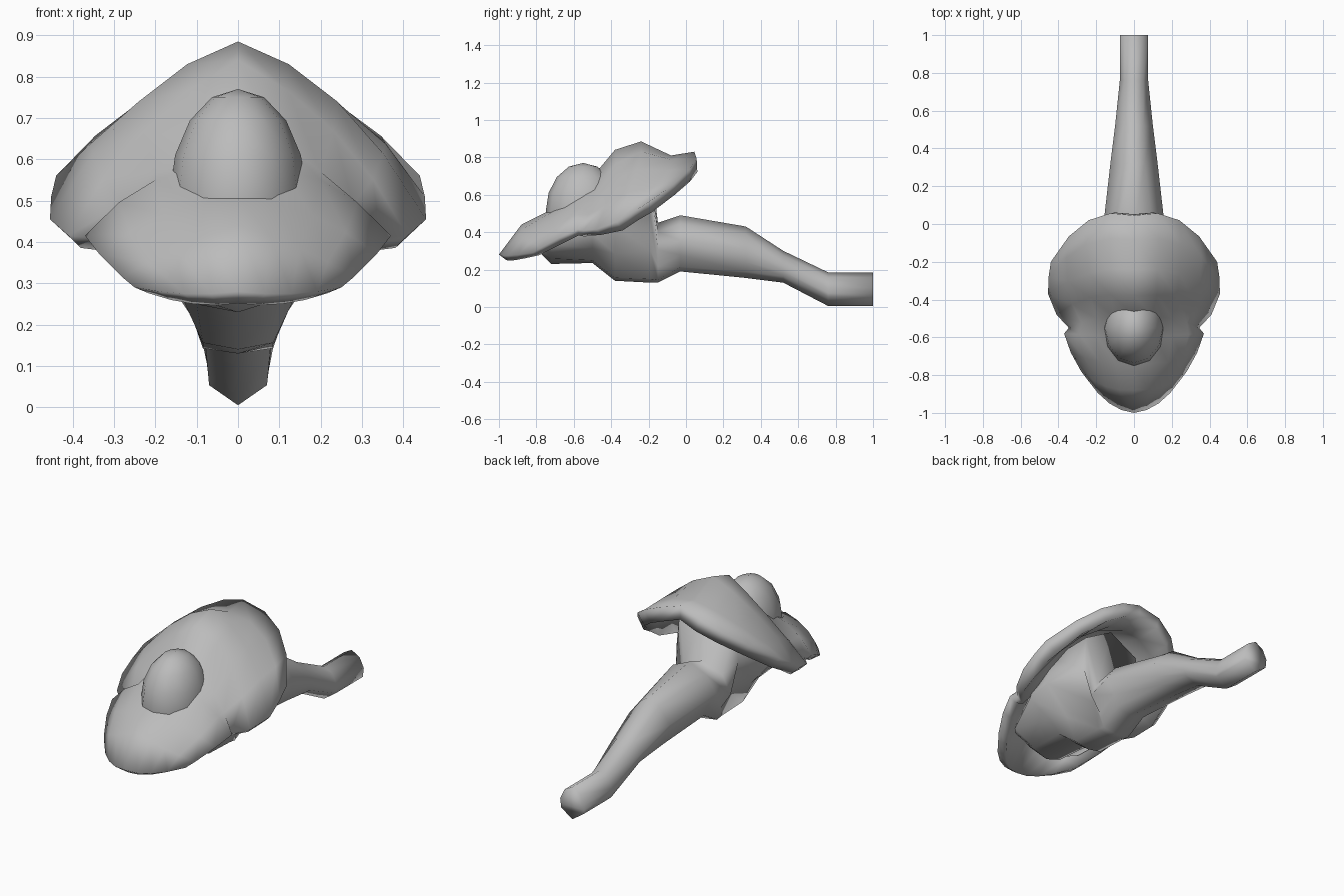
import bpy, bmesh, math
from mathutils import Vector

cube = bpy.data.objects.get("Cube")
if cube:
    bpy.data.objects.remove(cube, do_unlink=True)

grey = bpy.data.materials.new("soft grey")
grey.use_nodes = True
grey.diffuse_color = (0.5, 0.5, 0.5, 1)
grey.node_tree.nodes["Principled BSDF"].inputs["Base Color"].default_value = (0.5, 0.5, 0.5, 1)


def finish(name, bm):
    """Turn a bmesh into a smooth shaded object."""
    bmesh.ops.recalc_face_normals(bm, faces=bm.faces)
    mesh = bpy.data.meshes.new(name)
    bm.to_mesh(mesh)
    bm.free()
    mesh.materials.append(grey)
    obj = bpy.data.objects.new(name, mesh)
    bpy.context.collection.objects.link(obj)
    bpy.ops.object.select_all(action="DESELECT")
    obj.select_set(True)
    bpy.context.view_layer.objects.active = obj
    bpy.ops.object.shade_smooth_by_angle(angle=math.radians(120))
    return obj


def loft(bm, rows, closed):
    """Skin a list of equally long point rows."""
    grid = [[bm.verts.new(p) for p in row] for row in rows]
    for a, b in zip(grid, grid[1:]):
        n = len(a)
        for i in range(n if closed else n - 1):
            j = (i + 1) % n
            bm.faces.new((a[i], a[j], b[j], b[i]))
    return grid


def rib(centre, mid, edge, steps=4):
    """Symmetric rib: a parabola through centre, mid and edge."""
    c, m, e = Vector((0, *centre)), Vector(mid), Vector(edge)
    half = []
    for k in range(steps + 1):
        t = k / steps
        half.append(c * (2 * t - 1) * (t - 1) + m * 4 * t * (1 - t) + e * t * (2 * t - 1))
    left = [Vector((-p.x, p.y, p.z)) for p in half[:0:-1]]
    return left + half


# Petals: one sheet from the back rim of the hood to the tip of the lip
ribs = [
    ((.045, .83), (.24, .02, .735), (.44, -.2, .56)),
    ((-.08, .81), (.25, -.11, .73), (.452, -.28, .51)),
    ((-.24, .885), (.24, -.26, .74), (.455, -.37, .455)),
    ((-.38, .84), (.23, -.39, .67), (.41, -.48, .415)),
    ((-.48, .72), (.2, -.5, .57), (.345, -.55, .41)),
    ((-.6, .58), (.2, -.59, .55), (.37, -.58, .415)),
    ((-.74, .51), (.18, -.73, .465), (.335, -.68, .37)),
    ((-.88, .44), (.15, -.86, .385), (.28, -.78, .315)),
    ((-1, .28), (.13, -.95, .275), (.25, -.82, .29))]
bm = bmesh.new()
loft(bm, [rib(*r) for r in ribs], False)
petals = finish("petals", bm)
# face the sheet upwards, then thicken it downwards, more under the hood
if sum(p.normal.z for p in petals.data.polygons) < 0:
    petals.data.flip_normals()
depth = petals.vertex_groups.new(name="depth")
for v in petals.data.vertices:
    depth.add([v.index], 1 if v.co.y > -.45 else .65, "REPLACE")
mod = petals.modifiers.new("thickness", "SOLIDIFY")
mod.thickness = .075
mod.offset = -1
mod.vertex_group = depth.name

# Rounded palate between hood and lip, its lower half sunk in the petals
bm = bmesh.new()
bmesh.ops.create_uvsphere(bm, u_segments=12, v_segments=8, radius=1)
for v in bm.verts:
    v.co = Vector((v.co.x * .165, v.co.y * .2 - .55, v.co.z * .26 + .51))
finish("palate", bm)

# Throat and tail: y, bottom, top, lower width, full width, lower corner height, shoulder
# (corner height and shoulder are shares of the section's height and width)
stations = [
    (1, .005, .185, .07, .075, .27, .65), (.76, .005, .185, .07, .075, .27, .65),
    (.52, .13, .3, .08, .1, .2, .5), (.32, .155, .43, .085, .125, .12, .45),
    (-.03, .19, .49, .09, .165, .08, .62), (-.15, .13, .45, .085, .17, .04, .7),
    (-.19, .13, .77, .085, .19, .03, .9), (-.38, .14, .68, .085, .28, .03, .9),
    (-.5, .235, .52, .1, .3, .05, .9), (-.72, .23, .42, .09, .22, .15, .9),
    (-.78, .29, .4, .07, .16, .15, .9)]


def section(y, lo, hi, low, wide, corner, shoulder):
    half = [(0, 0), (low, corner), (low * .7 + wide * .3, corner / 2 + .25),
            (wide, .55), (wide * shoulder, .85), (0, 1)]
    ring = half + [(-x, h) for x, h in half[-2:0:-1]]
    return [(x, y, lo + h * (hi - lo)) for x, h in ring]


bm = bmesh.new()
grid = loft(bm, [section(*s) for s in stations], True)
for end in (grid[0], grid[-1]):
    bm.faces.new(end)
finish("throat_and_tail", bm)
